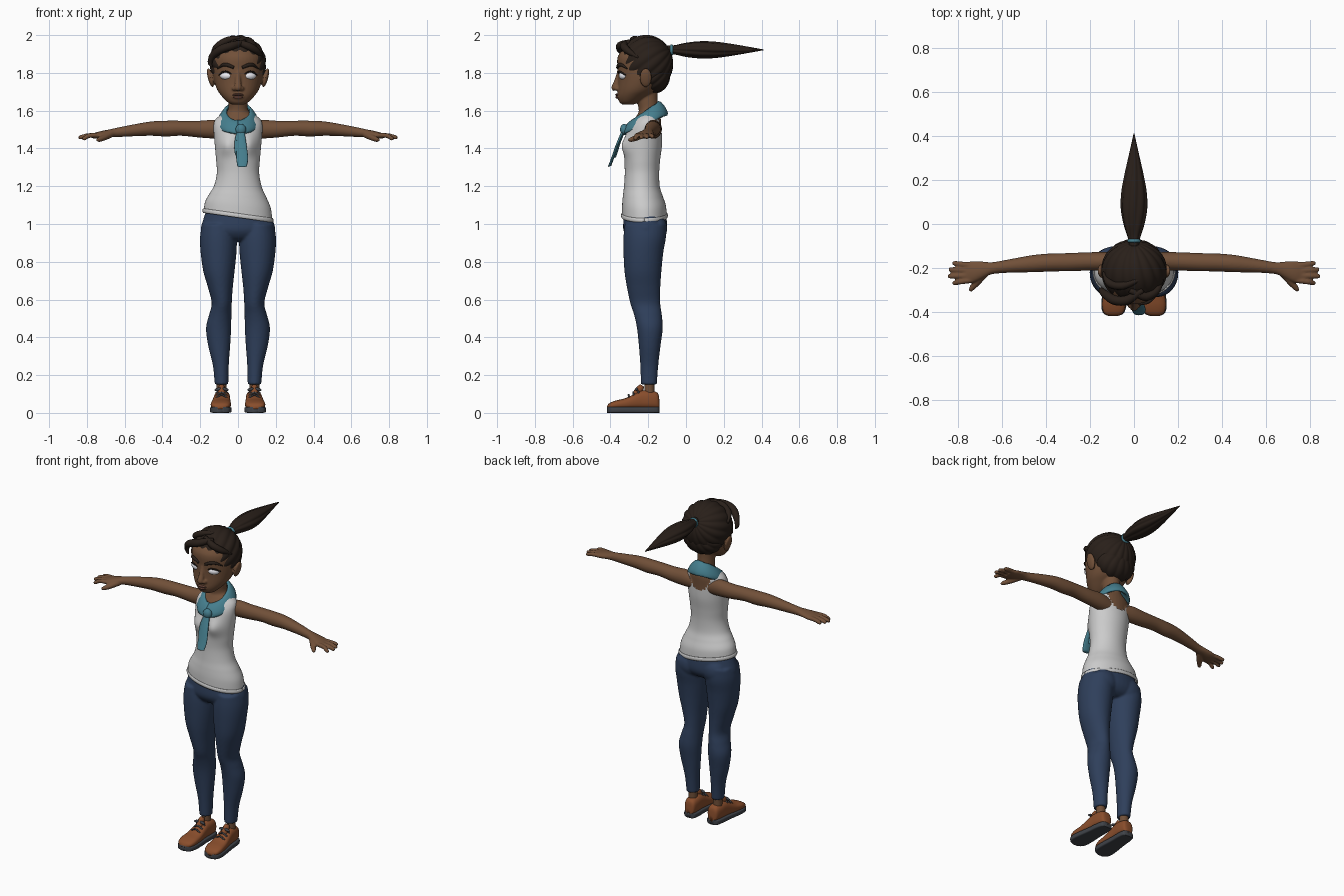
import bpy, bmesh
from math import sin, cos, pi, exp, atan2, radians, copysign
from mathutils import Vector, Matrix

COL = dict(skin=(.165, .08, .04), hair=(.022, .014, .010), denim=(.028, .050, .105),
           cloth=(.8, .8, .8), teal=(.06, .21, .27), leather=(.25, .075, .025),
           sole=(.05, .055, .065), lip=(.12, .05, .035), white=(.85, .85, .9))


def catmull(p, i, t):
    a, b, c, d = p[max(i - 1, 0)], p[i], p[i + 1], p[min(i + 2, len(p) - 1)]
    return b + .5 * t * ((c - a) + t * ((2 * a - 5 * b + 4 * c - d) + t * (3 * b - a - 3 * c + d)))


def loft(bm, rings, n=32, sub=5, p=1.0, ripple=0, cap=True):
    """Skin smoothly through rings of (centre, half axis U, half axis V)."""
    cols = [[Vector(r[k]) for r in rings] for k in range(3)]
    steps = [(i, j / sub) for i in range(len(rings) - 1) for j in range(sub)] + [(len(rings) - 2, 1)]
    loops = []
    for i, t in steps:
        c, u, v = (catmull(q, i, t) for q in cols)
        loop = []
        for k in range(n):
            a = 2 * pi * k / n
            r = 1 + ripple * (abs(sin(4 * a + (i + t) * .35)) - .5)
            ca, sa = copysign(abs(cos(a)) ** p, cos(a)), copysign(abs(sin(a)) ** p, sin(a))
            loop.append(bm.verts.new(c + u * ca * r + v * sa * r))
        loops.append(loop)
    for a, b in zip(loops, loops[1:]):
        for k in range(n):
            bm.faces.new((a[k], a[(k + 1) % n], b[(k + 1) % n], b[k]))
    if cap:
        bm.faces.new(loops[0])
        bm.faces.new(loops[-1])


def zr(z, x0, x1, y0, y1, g=0):
    """Horizontal ring given by its extents."""
    return ((x0 + x1) / 2, (y0 + y1) / 2, z), ((x1 - x0) / 2 + g, 0, 0), (0, (y1 - y0) / 2 + g, 0)


def tube(bm, pts, radii, n=12, sub=4):
    pts = [Vector(q) for q in pts]
    rings = []
    for i, q in enumerate(pts):
        t = (pts[min(i + 1, len(pts) - 1)] - pts[max(i - 1, 0)]).normalized()
        u = t.cross(Vector((.13, .3, .9))).normalized()
        rings.append((q, u * radii[i], t.cross(u) * radii[i]))
    loft(bm, rings, n, sub)


def ball(bm, c, r, rot=0, axis='X'):
    m = Matrix.Translation(c) @ Matrix.Rotation(radians(rot), 4, axis) @ Matrix.Diagonal((*r, 1))
    bmesh.ops.create_uvsphere(bm, u_segments=24, v_segments=14, radius=1, matrix=m)


def finish(bm, name, col, voxel=0, smooth=4):
    bmesh.ops.recalc_face_normals(bm, faces=bm.faces)
    me = bpy.data.meshes.new(name)
    bm.to_mesh(me)
    bm.free()
    for f in me.polygons:
        f.use_smooth = True
    ob = bpy.data.objects.new(name, me)
    bpy.context.collection.objects.link(ob)
    mat = bpy.data.materials.get(col) or bpy.data.materials.new(col)
    mat.diffuse_color = (*COL[col], 1)
    me.materials.append(mat)
    if voxel:
        m = ob.modifiers.new('fuse', 'REMESH')
        m.mode, m.voxel_size, m.use_smooth_shade = 'VOXEL', voxel, True
        m = ob.modifiers.new('soften', 'SMOOTH')
        m.factor, m.iterations = .5, smooth
    return ob


def bust(bm):
    for v in bm.verts:
        if v.co.y < -.23:
            v.co.y -= .024 * exp(-((abs(v.co.x) - .06) / .04) ** 2 - ((v.co.z - 1.415) / .05) ** 2)


# torso profile: z, half width, front y, back y
TORSO = [(1.04, .176, -.332, -.108), (1.10, .168, -.332, -.113), (1.15, .145, -.328, -.13),
         (1.20, .12, -.322, -.145), (1.27, .106, -.318, -.148), (1.34, .110, -.32, -.143),
         (1.42, .117, -.32, -.133), (1.50, .123, -.305, -.132), (1.545, .118, -.28, -.132),
         (1.575, .09, -.26, -.137), (1.60, .055, -.25, -.143)]
NECK = [(1.66, .05, -.262, -.15), (1.72, .052, -.28, -.15)]
HEAD = [(1.632, .03, -.335, -.28), (1.645, .055, -.352, -.25), (1.675, .085, -.362, -.20),
        (1.71, .11, -.362, -.15), (1.76, .127, -.36, -.11), (1.82, .136, -.362, -.09),
        (1.87, .135, -.364, -.09), (1.90, .124, -.354, -.1), (1.93, .1, -.325, -.12),
        (1.97, .05, -.26, -.17)]
# arm: x, y, z, half depth, half height
ARM = [(.05, -.17, 1.495, .035, .042), (.12, -.17, 1.502, .042, .05), (.2, -.17, 1.502, .042, .045),
       (.3, -.173, 1.507, .041, .04), (.38, -.175, 1.505, .041, .042), (.46, -.18, 1.505, .039, .038),
       (.56, -.19, 1.495, .031, .031), (.64, -.2, 1.485, .027, .025), (.68, -.207, 1.48, .036, .021),
       (.73, -.217, 1.472, .049, .019), (.77, -.222, 1.466, .046, .013)]

# skin: chest, neck, head, nose, ears, arms and hands fused together
bm = bmesh.new()
loft(bm, [zr(z, -w, w, f, b) for z, w, f, b in TORSO[4:] + NECK])
bust(bm)
loft(bm, [zr(z, -w, w, f, b) for z, w, f, b in HEAD], 40)
tube(bm, [(0, -.352, 1.81), (0, -.362, 1.765), (0, -.376, 1.72), (0, -.372, 1.708)], [.012, .015, .02, .014])
ball(bm, (0, -.35, 1.676), (.035, .02, .018))
for s in (-1, 1):
    ball(bm, (s * .018, -.366, 1.717), (.014, .015, .012))
    ball(bm, (s * .146, -.213, 1.775), (.014, .032, .052), s * 14, 'Y')
    loft(bm, [((s * x, y, z), (0, a, 0), (0, 0, b)) for x, y, z, a, b in ARM], 24)
    for y0, x1, y1, z1 in ((-.187, .825, -.178, 1.462), (-.210, .842, -.207, 1.460),
                           (-.234, .845, -.237, 1.458), (-.256, .825, -.268, 1.452)):
        tube(bm, [(s * .74, y0, 1.47), (s * (x1 + .75) / 2, (y0 + y1) / 2, 1.468),
                  (s * (x1 - .01), y1, z1), (s * x1, y1, z1)], [.013, .0125, .011, .006])
    tube(bm, [(s * .675, -.222, 1.474), (s * .71, -.262, 1.457), (s * .735, -.29, 1.447), (s * .745, -.305, 1.444)],
         [.018, .016, .013, .007])
finish(bm, 'skin_body', 'skin', .0052, 3)

# ankles
bm = bmesh.new()
for s in (-1, 1):
    loft(bm, [zr(z, s * .087 - r, s * .087 + r, -.194 - r, -.194 + r)
              for z, r in ((.06, .03), (.10, .027), (.15, .027), (.2, .03))], 20)
finish(bm, 'ankles', 'skin')

# tank top with scooped neckline and tilted hem
bm = bmesh.new()
loft(bm, [zr(z, -w, w, f, b, .006) for z, w, f, b in TORSO], 72, 8, cap=False)
bust(bm)
bmesh.ops.delete(bm, geom=[f for f in bm.faces if f.calc_center_median().z >
                           1.475 + .09 * (abs(f.calc_center_median().x) / .08) ** 3], context='FACES')
for v in bm.verts:
    v.co.z -= .14 * v.co.x * min(1, max(0, (1.25 - v.co.z) / .2))
finish(bm, 'tank_top', 'cloth')
bm = bmesh.new()
N = 48
loft(bm, [((.183 * cos(a), -.22 + .119 * sin(a), 1.045 - .0256 * cos(a)),
           (.005 * cos(a), .005 * sin(a), 0), (0, 0, .012)) for a in (2 * pi * i / N for i in range(N + 1))], 10, 1)
finish(bm, 'tank_hem', 'cloth')

# jeans: hips and both legs fused
HIPS = [(1.085, .165, -.325, -.115), (1.03, .182, -.33, -.103), (.97, .197, -.332, -.1),
        (.93, .17, -.31, -.12), (.91, .09, -.28, -.15)]
LEG = [(1.0, .02, .19, -.325, -.106), (.93, .006, .201, -.331, -.106), (.85, .008, .198, -.331, -.12),
       (.75, .018, .184, -.326, -.13), (.66, .028, .158, -.312, -.136), (.58, .033, .139, -.295, -.136),
       (.52, .035, .153, -.275, -.128), (.45, .036, .169, -.26, -.123), (.36, .041, .159, -.25, -.134),
       (.25, .049, .133, -.242, -.147), (.15, .051, .123, -.239, -.154)]
bm = bmesh.new()
loft(bm, [zr(z, -w, w, f, b) for z, w, f, b in HIPS], 40)
for s in (-1, 1):
    loft(bm, [zr(z, *sorted((s * a, s * b)), f, k) for z, a, b, f, k in LEG], 32)
    ball(bm, (s * .085, -.155, .975), (.08, .055, .075))
finish(bm, 'jeans', 'denim', .007)

# shoes: y, half width, top height
SHOE = [(-.14, .014, .06), (-.15, .033, .105), (-.19, .041, .118), (-.235, .043, .118), (-.27, .046, .102),
        (-.32, .051, .078), (-.37, .053, .066), (-.405, .042, .052), (-.418, .015, .036)]
up, so, la = bmesh.new(), bmesh.new(), bmesh.new()
for s in (-1, 1):
    cx = [s * (.08 - (y + .14) * .05) for y, w, t in SHOE]
    loft(up, [((x, y, t / 2 + .01), (w, 0, 0), (0, 0, t / 2 - .01)) for x, (y, w, t) in zip(cx, SHOE)], 28, p=.75)
    loft(so, [((x, y, .016), (w + .004, 0, 0), (0, 0, .016)) for x, (y, w, t) in zip(cx, SHOE)], 28, p=.35)
    tube(up, [(s * .087, -.27, .095), (s * .087, -.245, .125), (s * .087, -.232, .145)], [.018, .02, .012])
    for y, z in ((-.25, .12), (-.275, .106), (-.3, .094)):
        tube(la, [(s * .087 - .03, y, z - .016), (s * .087, y - .004, z + .002), (s * .087 + .03, y, z - .016)], [.005] * 3)
    for k in (-1, 1):
        ball(la, (s * .087 + k * .02, -.262, .125), (.018, .008, .008), k * 15, 'Y')
finish(up, 'shoe_uppers', 'leather')
finish(so, 'shoe_soles', 'sole')
finish(la, 'shoe_laces', 'sole')

# scarf: tilted collar band, knot and hanging tails
bm = bmesh.new()
ring = []
for i in range(N + 1):
    a = 2 * pi * i / N
    d = Vector((sin(a), -cos(a), 0))
    ring.append((Vector((.086 * d.x, -.215 + .093 * d.y, 1.563 - .05 * cos(a))),
                 d * .013 + Vector((0, 0, .004)), Vector((0, 0, .036)) - d * .022))
loft(bm, ring, 16, 1, ripple=.12)
ball(bm, (.015, -.327, 1.5), (.028, .022, .03))
for pts in (((.015, -.33, 1.5, .018), (.018, -.36, 1.43, .026), (.022, -.388, 1.35, .031), (.022, -.405, 1.305, .024)),
            ((.012, -.325, 1.5, .016), (.004, -.35, 1.44, .022), (.004, -.37, 1.38, .022), (.01, -.38, 1.35, .012))):
    loft(bm, [((x, y, z), (w, 0, 0), (0, .009, .003)) for x, y, z, w in pts], 16, ripple=.1)
finish(bm, 'neck_scarf', 'teal')

# hair cap: strands combed towards the tie, with fuller nape
bm = bmesh.new()
for c, r, k in (((0, -.212, 1.85), (.147, .143, .149), 8), ((0, -.172, 1.79), (.126, .088, .098), 7)):
    new = bmesh.ops.create_uvsphere(bm, u_segments=112, v_segments=40, radius=1)['verts']
    for v in new:
        q = v.co
        v.co = q * (1 + .05 * (abs(sin(k * atan2(q.y, q.x) + 1.2 * q.z)) - .6) * max(0, 1 - q.z ** 2) ** .5)
    m = Matrix.Translation(c) @ Matrix.Diagonal((*r, 1)) @ Matrix.Rotation(radians(-62), 4, 'X')
    bmesh.ops.transform(bm, matrix=m, verts=new)
finish(bm, 'hair_cap', 'hair')
bm = bmesh.new()
tube(bm, [(.04, -.30, 1.965), (-.03, -.345, 1.945), (-.09, -.345, 1.925), (-.135, -.315, 1.89), (-.148, -.30, 1.85),
          (-.135, -.305, 1.83)], [.012, .022, .022, .018, .012, .004])
tube(bm, [(-.02, -.30, 1.965), (.05, -.33, 1.945), (.10, -.305, 1.915), (.13, -.25, 1.88)], [.012, .02, .018, .006])
tube(bm, [(.03, -.25, 1.985), (-.05, -.28, 1.975), (-.11, -.27, 1.94), (-.14, -.22, 1.9)], [.008, .018, .018, .006])
finish(bm, 'hair_front_locks', 'hair')

# ponytail and its tie
bm = bmesh.new()
loft(bm, [((0, y, 1.922), (a, 0, 0), (0, 0, b)) for y, a, b in
          ((-.1, .022, .022), (-.06, .028, .024), (.0, .046, .036), (.07, .057, .043), (.14, .055, .042),
           (.22, .042, .033), (.31, .023, .019), (.41, .002, .002))], 64, 6, ripple=.12)
finish(bm, 'ponytail', 'hair')
bm = bmesh.new()
ball(bm, (0, -.076, 1.921), (.031, .014, .03))
finish(bm, 'hair_tie', 'teal')

# face details
eye, dark, lip = bmesh.new(), bmesh.new(), bmesh.new()
for s in (-1, 1):
    ball(eye, (s * .063, -.334, 1.785), (.034, .019, .021), s * 22, 'Z')
    tube(dark, [(s * .022, -.362, 1.828), (s * .06, -.354, 1.843), (s * .085, -.337, 1.84), (s * .108, -.312, 1.822)],
         [.008, .010, .008, .003])
    tube(dark, [(s * .03, -.352, 1.79), (s * .055, -.358, 1.806), (s * .08, -.345, 1.804), (s * .102, -.32, 1.788)],
         [.002, .004, .005, .003])
ball(lip, (0, -.362, 1.684), (.03, .013, .007))
ball(lip, (0, -.362, 1.671), (.026, .012, .008))
finish(eye, 'eyes', 'white')
finish(dark, 'brows_and_lashes', 'hair')
finish(lip, 'lips', 'lip')
